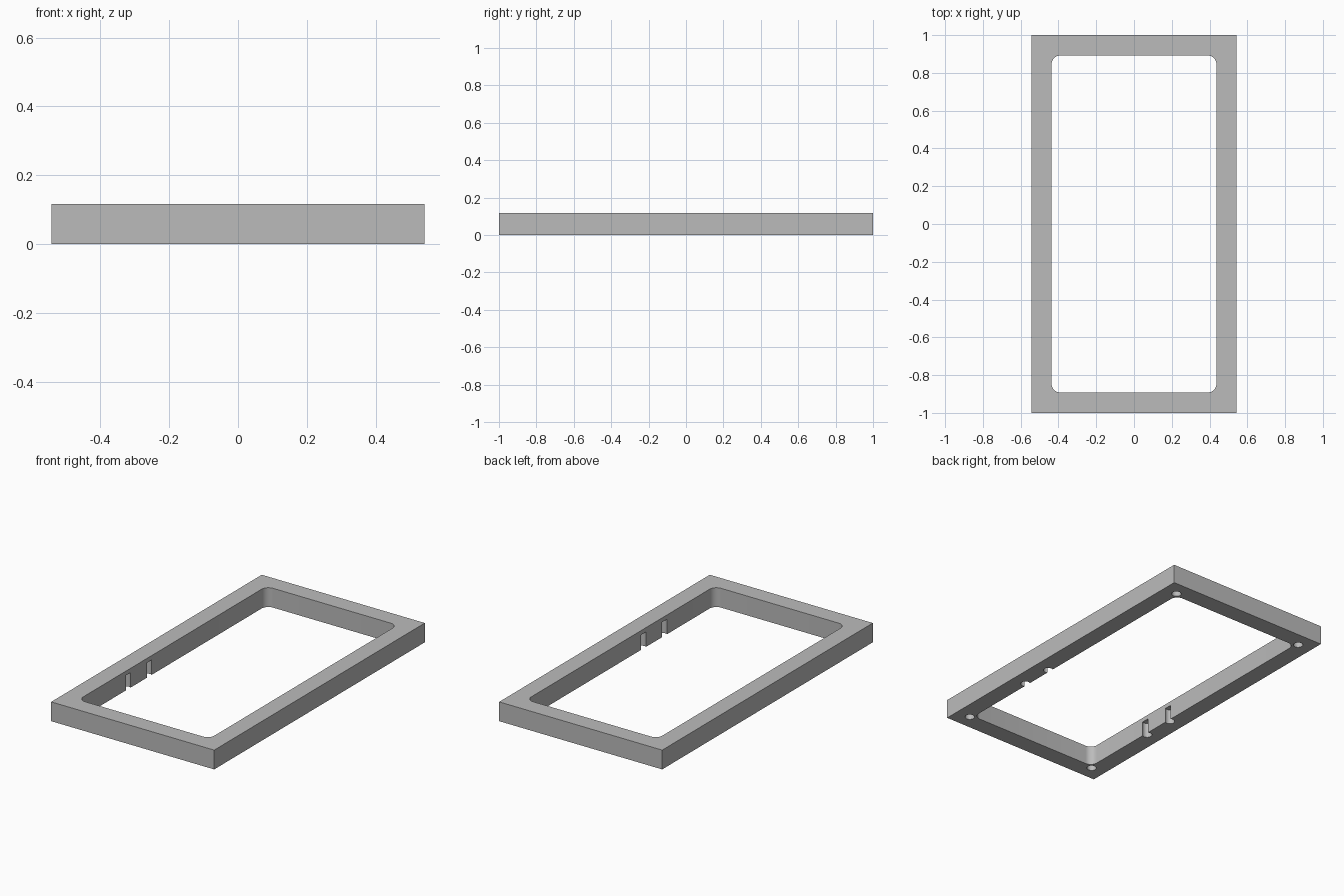
import bpy
import bmesh
from math import cos, sin, pi
from mathutils import Matrix, Vector

HALF_X, HALF_Y, HEIGHT = 0.542, 1.0, 0.116
INNER_X, INNER_Y, FILLET = 0.436, 0.892, 0.045
HOLE_X, HOLE_Y, HOLE_R, HOLE_TOP = 0.45, 0.91, 0.027, 0.09
SLOT_Y = (-0.42, -0.22)

default = bpy.data.objects.get("Cube")
if default:
    bpy.data.objects.remove(default, do_unlink=True)


def make_object(name, bm):
    bmesh.ops.recalc_face_normals(bm, faces=bm.faces)
    mesh = bpy.data.meshes.new(name)
    bm.to_mesh(mesh)
    bm.free()
    obj = bpy.data.objects.new(name, mesh)
    bpy.context.collection.objects.link(obj)
    return obj


def rounded_rectangle(hx, hy, radius, steps=10):
    points = []
    for i, (sx, sy) in enumerate(((1, 1), (-1, 1), (-1, -1), (1, -1))):
        for k in range(steps + 1):
            a = (i + k / steps) * pi / 2
            points.append((sx * (hx - radius) + radius * cos(a),
                           sy * (hy - radius) + radius * sin(a)))
    return points


def cut(target, cutter):
    cutter.hide_render = True
    mod = target.modifiers.new(cutter.name, "BOOLEAN")
    mod.operation = "DIFFERENCE"
    mod.solver = "EXACT"
    mod.object = cutter
    bpy.context.view_layer.objects.active = target
    bpy.ops.object.modifier_apply(modifier=mod.name)
    bpy.data.objects.remove(cutter, do_unlink=True)


# Solid block for the frame
bm = bmesh.new()
bmesh.ops.create_cube(bm, size=1, matrix=Matrix.Translation((0, 0, HEIGHT / 2))
                      @ Matrix.Diagonal((2 * HALF_X, 2 * HALF_Y, HEIGHT, 1)))
frame = make_object("frame", bm)

# Rounded central opening
bm = bmesh.new()
face = bm.faces.new([bm.verts.new((x, y, -0.1))
                     for x, y in rounded_rectangle(INNER_X, INNER_Y, FILLET)])
top = bmesh.ops.extrude_face_region(bm, geom=[face])["geom"]
bmesh.ops.translate(bm, vec=Vector((0, 0, 0.4)),
                    verts=[v for v in top if isinstance(v, bmesh.types.BMVert)])
cut(frame, make_object("opening_cutter", bm))

# Blind holes in the underside: four corners, and two per long side
# that break through the inner wall as vertical slots
bm = bmesh.new()
depth = HOLE_TOP + 0.05
for side in (-1, 1):
    for y in (-HOLE_Y, *SLOT_Y, HOLE_Y):
        bmesh.ops.create_cone(
            bm, cap_ends=True, segments=32, radius1=HOLE_R, radius2=HOLE_R, depth=depth,
            matrix=Matrix.Translation((side * HOLE_X, y, HOLE_TOP - depth / 2)))
cut(frame, make_object("hole_cutter", bm))

# Plain grey finish
grey = bpy.data.materials.new("grey")
grey.use_nodes = True
colour = (0.5, 0.5, 0.5, 1)
grey.diffuse_color = colour
grey.node_tree.nodes["Principled BSDF"].inputs["Base Color"].default_value = colour
frame.data.materials.clear()
frame.data.materials.append(grey)

# Smooth fillets and holes, crisp edges elsewhere
bpy.ops.object.select_all(action="DESELECT")
frame.select_set(True)
bpy.context.view_layer.objects.active = frame
bpy.ops.object.shade_smooth_by_angle(angle=pi / 6)
